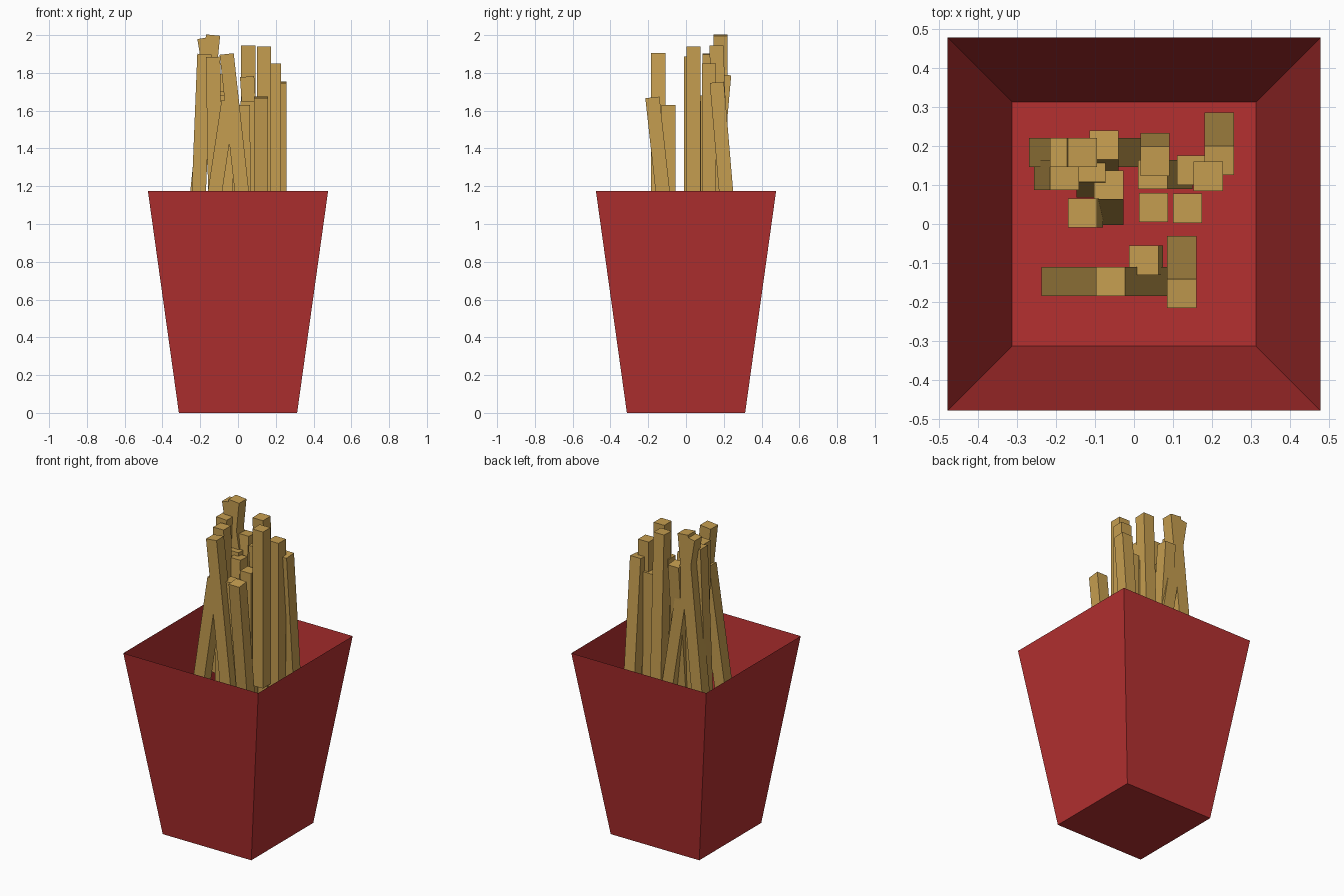
import bpy
import bmesh
from mathutils import Vector, Matrix

cube = bpy.data.objects.get("Cube")
if cube:
    bpy.data.objects.remove(cube, do_unlink=True)


def material(name, colour):
    mat = bpy.data.materials.new(name)
    mat.use_nodes = True
    mat.diffuse_color = (*colour, 1)
    mat.node_tree.nodes["Principled BSDF"].inputs["Base Color"].default_value = (*colour, 1)
    return mat


def finish(bm, name, mat):
    mesh = bpy.data.meshes.new(name)
    bm.to_mesh(mesh)
    bm.free()
    mesh.materials.append(mat)
    obj = bpy.data.objects.new(name, mesh)
    bpy.context.collection.objects.link(obj)
    return obj


red = material("carton_red", (0.46, 0.03, 0.03))
gold = material("fry_gold", (0.56, 0.34, 0.08))

# Open tapered carton: a flared sheet box without a lid
HEIGHT, FLOOR, RIM = 1.175, 0.313, 0.477
bm = bmesh.new()
bmesh.ops.create_cube(bm, size=2)
for v in bm.verts:
    half = RIM if v.co.z > 0 else FLOOR
    v.co = (v.co.x * half, v.co.y * half, HEIGHT if v.co.z > 0 else 0)
lid = [f for f in bm.faces if f.normal.z > 0.9]
bmesh.ops.delete(bm, geom=lid, context='FACES_ONLY')
finish(bm, "carton", red)

# Fries: square sticks, each given as top x, y, z and the drift of its base
WIDTH, LENGTH = 0.075, 1.0


def fry(index, x, y, z, dx, dy):
    top = Vector((x, y, z))
    base = Vector((x + dx, y + dy, z - LENGTH))
    axis = (top - base).normalized()
    side = Vector((1, 0, 0))
    side = (side - axis * side.dot(axis)).normalized()
    turn = Matrix((side, axis.cross(side), axis)).transposed().to_4x4()
    bm = bmesh.new()
    bmesh.ops.create_cube(bm, size=1)
    bmesh.ops.scale(bm, vec=(WIDTH, WIDTH, (top - base).length), verts=bm.verts)
    bmesh.ops.transform(bm, matrix=Matrix.Translation((top + base) / 2) @ turn, verts=bm.verts)
    finish(bm, f"fry_{index}", gold)


fries = [
    # front group
    (-.06, -.147, 1.9, .11, 0),
    (-.05, -.147, 1.65, -.15, 0),
    (.025, -.093, 1.63, .012, 0),
    (.122, -.178, 1.67, 0, .11),
    # right group
    (.05, .042, 1.65, 0, 0),
    (.137, .04, 1.94, 0, 0),
    (.19, .122, 1.85, 0, 0),
    (.218, .163, 1.75, 0, .085),
    (.054, .161, 1.945, 0, .035),
    (.048, .127, 1.78, .065, 0),
    (.148, .138, 1.66, 0, 0),
    # left group
    (-.132, .183, 2.0, -.1, 0),
    (-.178, .183, 1.985, .16, 0),
    (-.178, .125, 1.9, -.04, 0),
    (-.132, .028, 1.885, .015, 0),
    (-.065, .1, 1.68, 0, -.065),
    (-.11, .145, 1.7, 0, -.04),
    (-.077, .202, 1.79, 0, -.09),
]
for i, spec in enumerate(fries, 1):
    fry(i, *spec)
